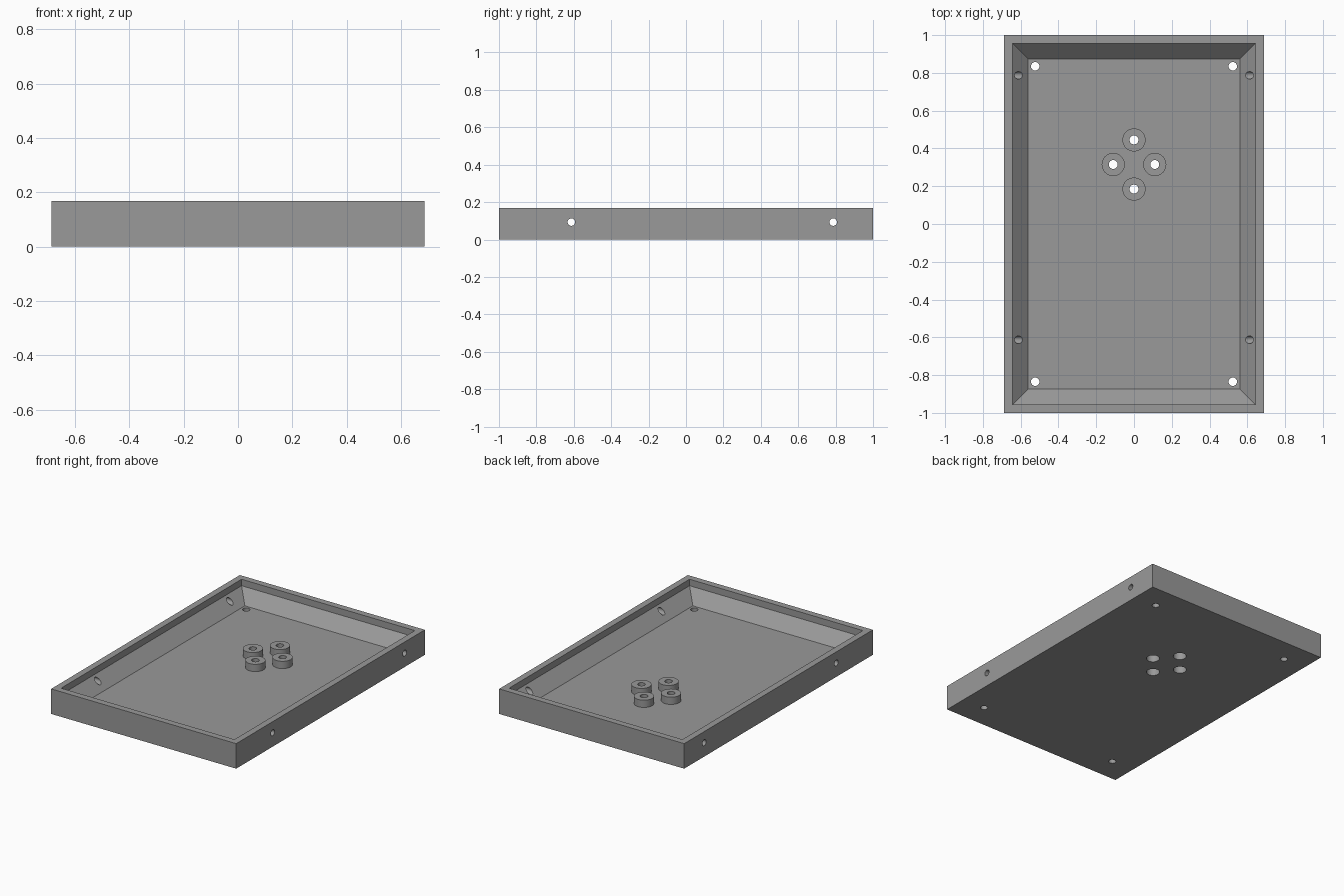
import bpy, bmesh, math

if "Cube" in bpy.data.objects:
    bpy.data.objects.remove(bpy.data.objects["Cube"])

H, WALL = 0.168, 0.0435          # total height, wall and floor thickness
HX, HY = 0.687, 1.0              # outer half sizes
SLOPE = 0.083                    # width of the sloped inner fillet
BOSSES = [(0, 0.445), (0, 0.185), (-0.11, 0.315), (0.11, 0.315)]
BOSS_TOP = 0.092

grey = bpy.data.materials.new("plain grey")
grey.diffuse_color = (0.32, 0.32, 0.32, 1)
grey.use_nodes = True
grey.node_tree.nodes["Principled BSDF"].inputs["Base Color"].default_value = grey.diffuse_color


def cylinder(name, r, centre, depth, rot=(0, 0, 0)):
    bpy.ops.mesh.primitive_cylinder_add(vertices=40, radius=r, depth=depth,
                                        location=centre, rotation=rot)
    ob = bpy.context.object
    ob.name = name
    return ob


def combine(target, tool, operation):
    """Apply a boolean and remove the tool."""
    bpy.context.view_layer.objects.active = target
    mod = target.modifiers.new("bool", 'BOOLEAN')
    mod.operation, mod.solver, mod.object = operation, 'EXACT', tool
    bpy.ops.object.modifier_apply(modifier=mod.name)
    bpy.data.objects.remove(tool, do_unlink=True)


# Tray: rectangular rings from the underside, up the outside, down the inside
rings = [(0, 0), (0, H), (WALL, H), (WALL, H - WALL), (WALL + SLOPE, WALL)]
bm = bmesh.new()
loops = []
for inset, z in rings:
    x, y = HX - inset, HY - inset
    loops.append([bm.verts.new(p) for p in
                  ((-x, -y, z), (x, -y, z), (x, y, z), (-x, y, z))])
for a, b in zip(loops, loops[1:]):
    for i in range(4):
        j = (i + 1) % 4
        bm.faces.new((a[i], a[j], b[j], b[i]))
bm.faces.new(loops[0][::-1])
bm.faces.new(loops[-1])
bmesh.ops.recalc_face_normals(bm, faces=bm.faces)
mesh = bpy.data.meshes.new("tray")
bm.to_mesh(mesh)
bm.free()
tray = bpy.data.objects.new("tray", mesh)
bpy.context.collection.objects.link(tray)
mesh.materials.append(grey)

# Standoffs with a screw hole and a wider recess from below
for x, y in BOSSES:
    base = WALL - 0.02
    combine(tray, cylinder("standoff", 0.061, (x, y, (base + BOSS_TOP) / 2),
                           BOSS_TOP - base), 'UNION')
for x, y in BOSSES:
    combine(tray, cylinder("screw_hole", 0.0235, (x, y, 0.1), 0.4), 'DIFFERENCE')
    combine(tray, cylinder("recess", 0.041, (x, y, 0), 0.1), 'DIFFERENCE')

# Corner holes through the floor
for sx in (-1, 1):
    for sy in (-1, 1):
        combine(tray, cylinder("corner_hole", 0.0225,
                               (sx * 0.523, sy * 0.835, 0), 0.3), 'DIFFERENCE')

# Side holes through both long walls
for y in (0.787, -0.613):
    combine(tray, cylinder("side_hole", 0.02, (0, y, 0.093), 2,
                           (0, math.pi / 2, 0)), 'DIFFERENCE')

# One colour, smooth round walls
tray.data.materials.clear()
tray.data.materials.append(grey)
for p in tray.data.polygons:
    p.material_index = 0
bpy.ops.object.select_all(action='DESELECT')
tray.select_set(True)
bpy.context.view_layer.objects.active = tray
bpy.ops.object.shade_smooth_by_angle(angle=math.radians(30))
